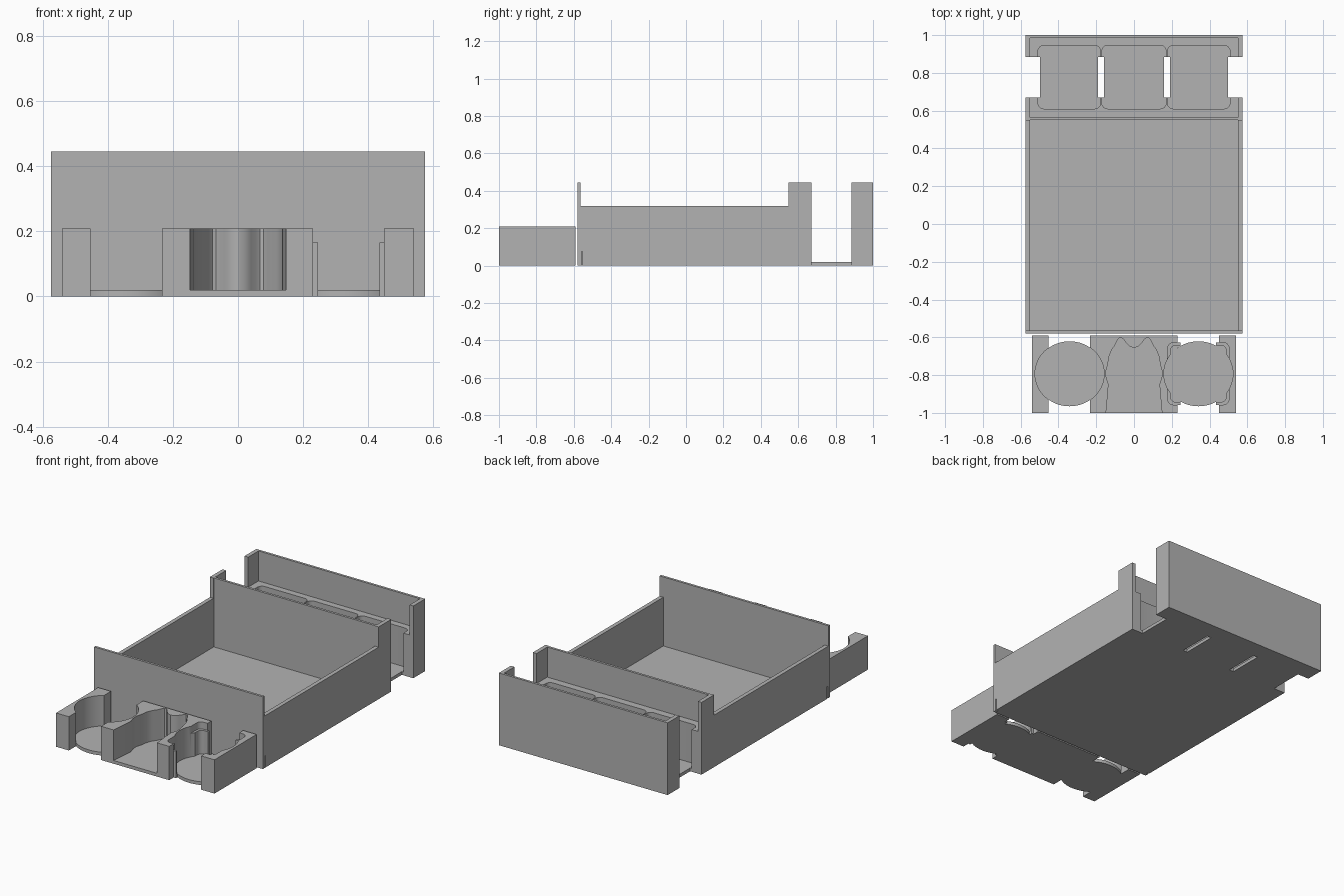
import bpy, bmesh, math

if "Cube" in bpy.data.objects:
    bpy.data.objects.remove(bpy.data.objects["Cube"])

mat = bpy.data.materials.new("plain grey")
mat.diffuse_color = (0.45, 0.45, 0.45, 1)
mat.use_nodes = True
mat.node_tree.nodes["Principled BSDF"].inputs["Base Color"].default_value = mat.diffuse_color


def prism(name, pts, z0, z1):
    """Extrude a counter-clockwise outline from z0 to z1."""
    bm = bmesh.new()
    face = bm.faces.new([bm.verts.new((x, y, z0)) for x, y in pts])
    up = bmesh.ops.extrude_face_region(bm, geom=[face])["geom"]
    for v in up:
        if isinstance(v, bmesh.types.BMVert):
            v.co.z = z1
    bmesh.ops.recalc_face_normals(bm, faces=bm.faces)
    me = bpy.data.meshes.new(name)
    bm.to_mesh(me)
    bm.free()
    me.materials.append(mat)
    ob = bpy.data.objects.new(name, me)
    bpy.context.collection.objects.link(ob)
    return ob


def rect(x0, x1, y0, y1):
    return [(x0, y0), (x1, y0), (x1, y1), (x0, y1)]


def round_rect(x0, x1, y0, y1, r, n=6):
    pts = []
    for k, (cx, cy) in enumerate(rect(x0 + r, x1 - r, y0 + r, y1 - r)):
        for i in range(n + 1):
            a = math.pi * (1 + k / 2) + i / n * math.pi / 2
            pts.append((cx + r * math.cos(a), cy + r * math.sin(a)))
    return pts


def ellipse(cx, cy, rx, ry, n=64):
    return [(cx + rx * math.cos(2 * math.pi * i / n), cy + ry * math.sin(2 * math.pi * i / n))
            for i in range(n)]


def combine(ob, pts, z0, z1, op="DIFFERENCE"):
    """Cut (or join) a prism with the object and bake the result."""
    tool = prism("helper", pts, z0, z1)
    tool.hide_render = True
    m = ob.modifiers.new("shape", "BOOLEAN")
    m.operation, m.solver, m.object = op, "EXACT", tool
    bpy.context.view_layer.objects.active = ob
    bpy.ops.object.modifier_apply(modifier=m.name)
    bpy.data.objects.remove(tool)


def smooth(ob):
    bpy.ops.object.select_all(action="DESELECT")
    ob.select_set(True)
    bpy.context.view_layer.objects.active = ob
    bpy.ops.object.shade_smooth_by_angle(angle=math.radians(30))


FLOOR, TOP, BIG = 0.02, 0.445, 1.0
W, INNER = 0.575, 0.55

# Storage tray with the card holder at its back
tray = prism("storage_tray", rect(-W, W, -0.58, 1.0), 0, TOP)
combine(tray, rect(-INNER, INNER, -0.565, 0.55), FLOOR, BIG)      # main compartment
combine(tray, rect(-BIG, BIG, -0.565, 0.547), 0.32, BIG)          # lower side walls
combine(tray, rect(-INNER, INNER, 0.565, 0.985), 0.26, BIG)       # upper card recess
combine(tray, rect(-BIG, BIG, 0.67, 0.885), FLOOR, BIG)           # finger gap
for x0, x1 in ((-0.508, -0.177), (-0.17, 0.17), (0.177, 0.508)):  # three card slots
    combine(tray, round_rect(x0, x1, 0.61, 0.945, 0.03), FLOOR, BIG)
for x0, x1 in ((-BIG, -0.497), (-0.19, -0.16), (0.16, 0.19), (0.497, BIG)):
    combine(tray, rect(x0, x1, 0.67, 0.885), -BIG, BIG)           # openings in the floor
for s in (-1, 1):                                                 # small side notches
    x0, x1 = sorted((s * 0.562, s * 0.7))
    combine(tray, rect(x0, x1, -0.56, -0.553), -BIG, 0.075)
smooth(tray)

# Token holder in front: two side walls and a middle block
Y0, Y1, H = -1.0, -0.59, 0.208
CX, CY, RX, RY = 0.341, -0.793, 0.183, 0.172
left_wall = prism("token_left_wall", rect(-0.54, -0.453, Y0, Y1), 0, H)
middle = prism("token_middle_block", rect(-0.233, 0.231, Y0, Y1), 0, H)
right_wall = prism("token_right_wall", rect(0.449, 0.54, Y0, Y1), 0, H)

# Low corner lips of the square pocket
STEP = 0.165
for y0, y1 in ((-0.957, -0.93), (-0.655, -0.628)):
    combine(middle, rect(0.2, 0.246, y0, y1), 0, STEP, "UNION")
    combine(right_wall, rect(0.434, 0.48, y0, y1), 0, STEP, "UNION")

# Round pockets, and the stepped square pocket on the right
combine(left_wall, ellipse(-CX, CY, RX, RY), FLOOR, BIG)
combine(middle, ellipse(-CX, CY, RX, RY), FLOOR, BIG)
for ob in (middle, right_wall):
    combine(ob, ellipse(CX, CY, RX, RY), FLOOR, BIG)
    combine(ob, round_rect(0.178, 0.503, -0.957, -0.628, 0.03), STEP, BIG)
    combine(ob, round_rect(0.192, 0.489, -0.943, -0.642, 0.03), FLOOR, BIG)

# Figure-shaped pocket, open at the front
half = [(0.15, -1.1), (0.148, -1.0), (0.14, -0.91), (0.135, -0.85), (0.147, -0.81),
        (0.149, -0.78), (0.138, -0.74), (0.132, -0.70), (0.118, -0.665), (0.102, -0.645),
        (0.09, -0.618), (0.079, -0.604), (0.068, -0.601), (0.055, -0.61), (0.04, -0.632),
        (0.02, -0.65)]
figure = half + [(0, -0.656)] + [(-x, y) for x, y in reversed(half)]
combine(middle, figure, FLOOR, BIG)
for ob in (left_wall, middle, right_wall):
    smooth(ob)

# Round pocket floors
for side, s in (("left", -1), ("right", 1)):
    smooth(prism(side + "_pocket_floor", ellipse(s * CX, CY, RX, RY), 0, FLOOR))
